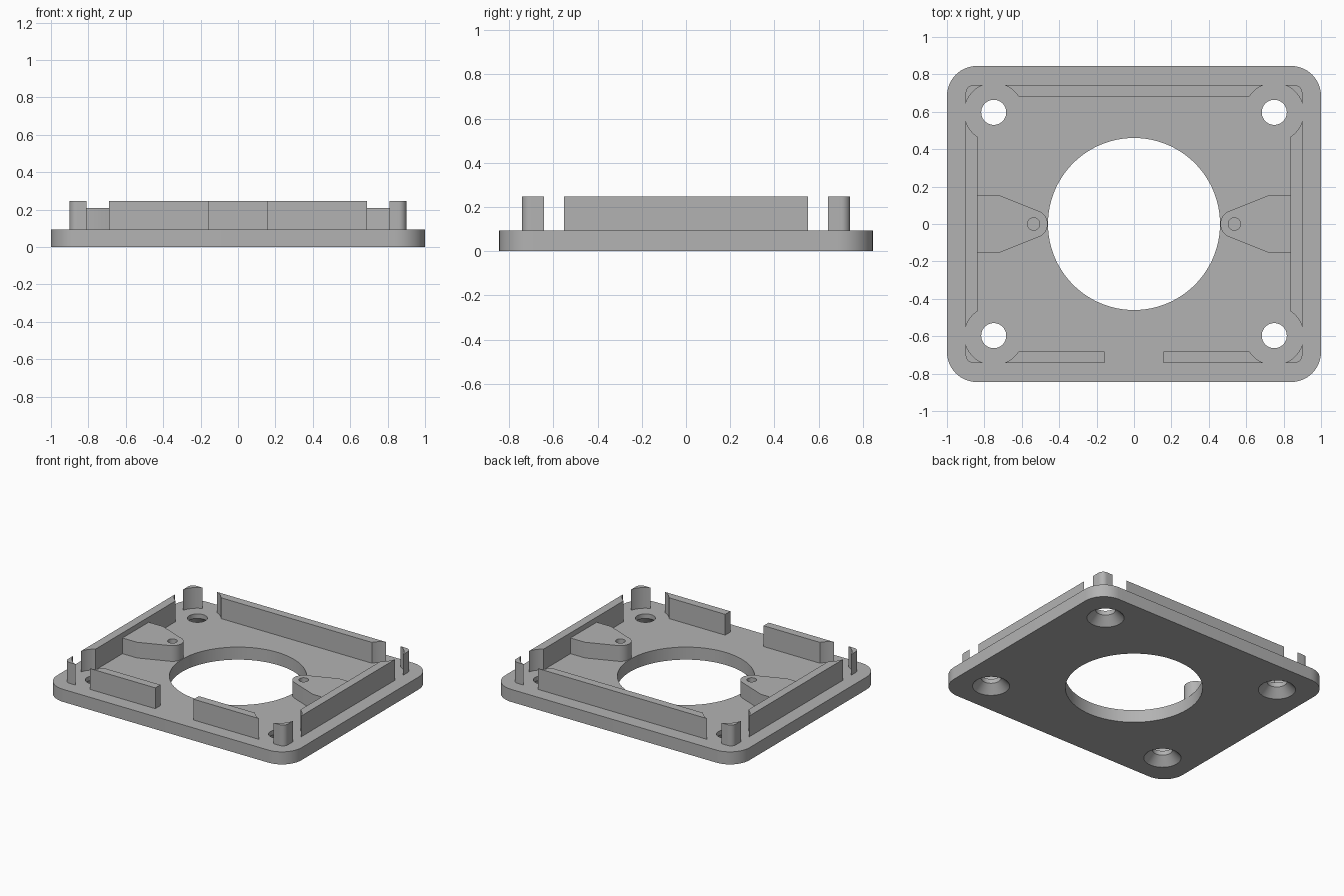
import bpy, bmesh, math

cube = bpy.data.objects.get("Cube")
if cube:
    bpy.data.objects.remove(cube, do_unlink=True)

grey = bpy.data.materials.new("plain_grey")
grey.use_nodes = True
GREY = (0.45, 0.45, 0.45, 1)
grey.diffuse_color = GREY
grey.node_tree.nodes["Principled BSDF"].inputs["Base Color"].default_value = GREY

PLATE_TOP, WALL_TOP, MOUNT_TOP = 0.093, 0.247, 0.209
SCREWS = [(sx * 0.75, sy * 0.597) for sx in (-1, 1) for sy in (-1, 1)]


def arc(cx, cy, r, a0, a1, n):
    return [(cx + r * math.cos(math.radians(a0 + (a1 - a0) * i / n)),
             cy + r * math.sin(math.radians(a0 + (a1 - a0) * i / n))) for i in range(n + 1)]


def rounded_rect(hx, hy, r, n=12):
    pts = []
    for k, (sx, sy) in enumerate([(1, 1), (-1, 1), (-1, -1), (1, -1)]):
        pts += arc(sx * (hx - r), sy * (hy - r), r, 90 * k, 90 * k + 90, n)
    return pts


def rect(x0, y0, x1, y1):
    return [(x0, y0), (x1, y0), (x1, y1), (x0, y1)]


def add_object(name, bm):
    bmesh.ops.recalc_face_normals(bm, faces=bm.faces)
    mesh = bpy.data.meshes.new(name)
    bm.to_mesh(mesh)
    bm.free()
    obj = bpy.data.objects.new(name, mesh)
    bpy.context.collection.objects.link(obj)
    mesh.materials.append(grey)
    return obj


def prism(name, outline, z0, z1):
    bm = bmesh.new()
    face = bm.faces.new([bm.verts.new((x, y, z0)) for x, y in outline])
    new = bmesh.ops.extrude_face_region(bm, geom=[face])["geom"]
    bmesh.ops.translate(bm, vec=(0, 0, z1 - z0),
                        verts=[v for v in new if isinstance(v, bmesh.types.BMVert)])
    return add_object(name, bm)


def turned(name, cx, cy, profile, n=48):
    """Solid of revolution from (radius, height) pairs."""
    bm = bmesh.new()
    rings = [[bm.verts.new((x, y, z)) for x, y in arc(cx, cy, r, 0, 360, n)[:-1]]
             for r, z in profile]
    for a, b in zip(rings, rings[1:]):
        for i in range(n):
            bm.faces.new((a[i], a[(i + 1) % n], b[(i + 1) % n], b[i]))
    bm.faces.new(rings[0])
    bm.faces.new(rings[-1])
    return add_object(name, bm)


def cut(obj, cutters):
    bpy.context.view_layer.objects.active = obj
    for c in cutters:
        mod = obj.modifiers.new("cut", "BOOLEAN")
        mod.operation, mod.solver, mod.object = "DIFFERENCE", "EXACT", c
        bpy.ops.object.modifier_apply(modifier=mod.name)
        bpy.data.objects.remove(c, do_unlink=True)


def smooth(obj):
    bpy.ops.object.select_all(action="DESELECT")
    obj.select_set(True)
    bpy.context.view_layer.objects.active = obj
    bpy.ops.object.shade_smooth_by_angle(angle=math.radians(30))


# Base plate with central opening and countersunk screw holes
plate = prism("base_plate", rounded_rect(1, 0.845, 0.16), 0, PLATE_TOP)
holes = [turned("opening_cutter", 0, 0, [(0.46, -0.1), (0.46, 0.2)], 96)]
holes += [turned("screw_cutter", x, y,
                 [(0.125, -0.1), (0.125, 0), (0.067, 0.06), (0.067, 0.2)]) for x, y in SCREWS]
cut(plate, holes)

# Raised rim, scooped out around the screws and open at the front
rim = prism("rim_walls", rounded_rect(0.9, 0.742, 0.04, 8), PLATE_TOP - 0.005, WALL_TOP)
cutters = [prism("inside_cutter", rect(-0.838, -0.682, 0.838, 0.682), 0, 1),
           prism("gap_cutter", rect(-0.157, -1, 0.157, -0.5), 0, 1)]
cutters += [turned("scoop_cutter", x, y, [(0.157, 0), (0.157, 1)], 64) for x, y in SCREWS]
cut(rim, cutters)

# Tapered side mounts with blind pilot holes
mounts = []
for side, name in ((1, "left_mount"), (-1, "right_mount")):
    outline = [(0.845, 0.153), (0.72, 0.153)] + arc(0.537, 0, 0.075, 113, 247, 20) \
        + [(0.72, -0.153), (0.845, -0.153)]
    mount = prism(name, [(side * x, y) for x, y in outline], PLATE_TOP - 0.005, MOUNT_TOP)
    cut(mount, [turned("pilot_cutter", side * 0.537, 0, [(0.033, PLATE_TOP), (0.033, 1)], 32)])
    mounts.append(mount)

for part in [plate, rim] + mounts:
    smooth(part)
